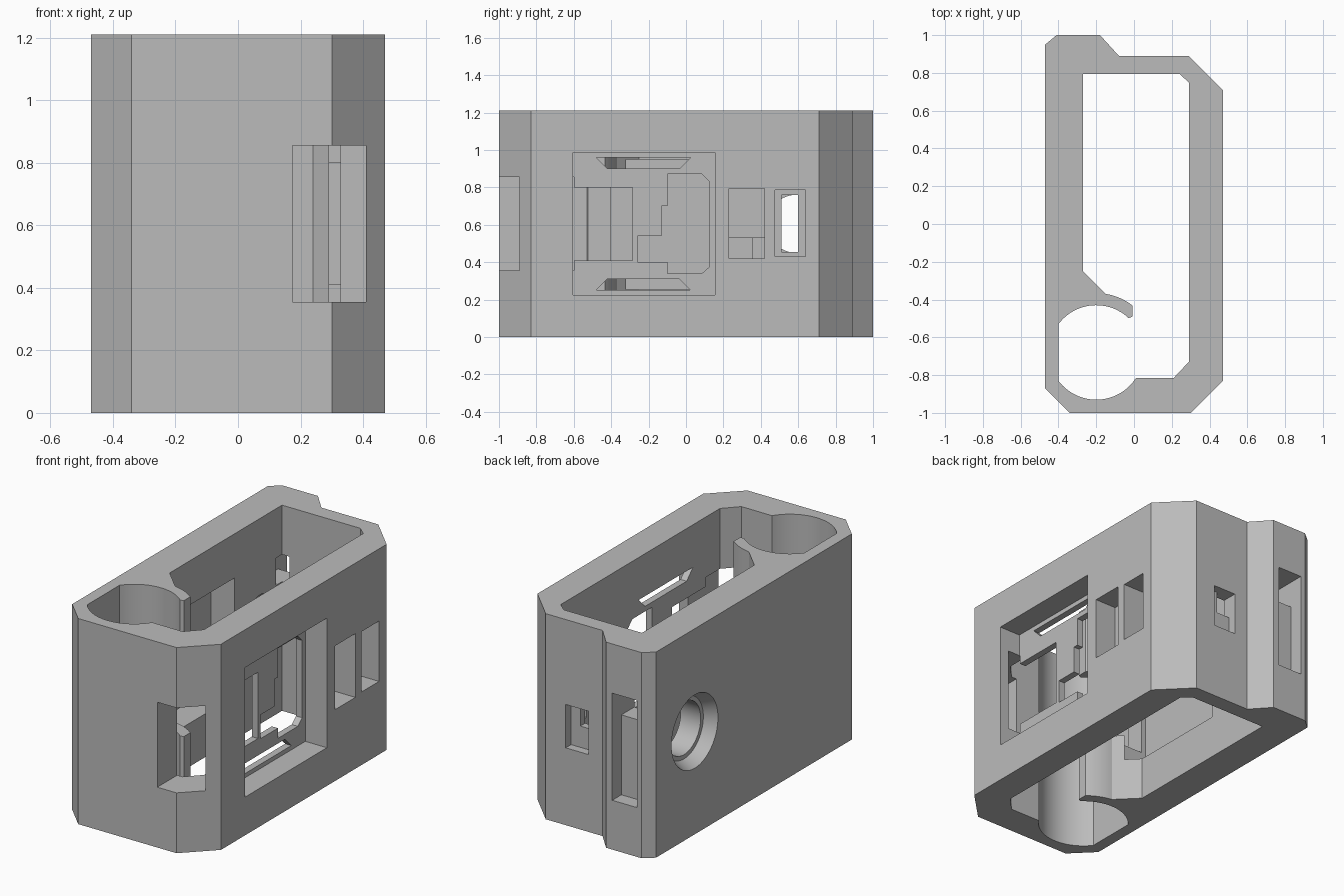
import bpy, bmesh, math
from mathutils import Matrix

if "Cube" in bpy.data.objects:
    bpy.data.objects.remove(bpy.data.objects["Cube"])

HEIGHT = 1.21
MID = 0.605          # height of the mirror line of the side openings


def make_object(name, bm):
    bmesh.ops.recalc_face_normals(bm, faces=bm.faces)
    mesh = bpy.data.meshes.new(name)
    bm.to_mesh(mesh)
    bm.free()
    obj = bpy.data.objects.new(name, mesh)
    bpy.context.collection.objects.link(obj)
    return obj


def prism(name, points, axis, lo, hi):
    """Extrude a closed 2D outline along x, y or z."""
    place = {'x': lambda a, b, c: (c, a, b),
             'y': lambda a, b, c: (a, c, b),
             'z': lambda a, b, c: (a, b, c)}[axis]
    bm = bmesh.new()
    ends = [[bm.verts.new(place(a, b, c)) for a, b in points] for c in (lo, hi)]
    for ring in ends:
        bm.faces.new(ring)
    n = len(points)
    for i in range(n):
        j = (i + 1) % n
        bm.faces.new((ends[0][i], ends[0][j], ends[1][j], ends[1][i]))
    return make_object(name, bm)


def box(name, x, y, z):
    return prism(name, [(x[0], y[0]), (x[1], y[0]), (x[1], y[1]), (x[0], y[1])], 'z', *z)


def frustum(name, x0, x1, r0, r1, y, z):
    """Round cutter lying along x."""
    bm = bmesh.new()
    m = Matrix.Translation(((x0 + x1) / 2, y, z)) @ Matrix.Rotation(math.pi / 2, 4, 'Y')
    bmesh.ops.create_cone(bm, cap_ends=True, segments=64, radius1=r0, radius2=r1,
                          depth=x1 - x0, matrix=m)
    return make_object(name, bm)


def arc(cx, cy, r, a0, a1, n):
    angles = [math.radians(a0 + (a1 - a0) * i / n) for i in range(n + 1)]
    return [(cx + r * math.cos(a), cy + r * math.sin(a)) for a in angles]


# Outer shell with chamfered corners and a back rib
outer = [(-0.47, 0.95), (-0.41, 1.0), (-0.18, 1.0), (-0.08, 0.89), (0.29, 0.89),
         (0.47, 0.71), (0.47, -0.83), (0.30, -1.0), (-0.34, -1.0), (-0.47, -0.87)]
case = prism("case_body", outer, 'z', 0, HEIGHT)

# Main cavity merged with the round cell chamber and its curved retaining lip
cavity = ([(-0.27, 0.795), (0.24, 0.795), (0.29, 0.75), (0.29, -0.73), (0.21, -0.815)]
          + arc(-0.2, -0.68, 0.25, -32.5, -143.13, 28)
          + arc(-0.2, -0.68, 0.25, 143.13, 46.5, 24)
          + [(-0.008, -0.49)]
          + arc(-0.2, -0.68, 0.314, 52.2, 80.8, 8)
          + [(-0.27, -0.25)])
cutters = [prism("cavity", cavity, 'z', -0.1, HEIGHT + 0.1)]

# Right side: shallow panel pocket, window through the lip, shaped opening
cutters.append(box("panel_pocket", (0.33, 0.6), (-0.604, 0.155), (0.225, 0.987)))
cutters.append(box("lip_window", (-0.395, 0.35), (-0.608, -0.285), (0.41, 0.80)))
opening = [(-0.10, 0.87), (0.085, 0.87), (0.125, 0.83), (0.125, 0.375), (0.085, 0.34),
           (-0.10, 0.34), (-0.10, 0.40), (-0.26, 0.40), (-0.26, 0.54), (-0.13, 0.54),
           (-0.13, 0.70), (-0.10, 0.70)]
cutters.append(prism("shaped_opening", opening, 'x', 0.2, 0.4))

# Mirrored pair of tapered slots
slot = [(-0.48, 0.355), (0.025, 0.355), (-0.035, 0.295), (-0.42, 0.295)]
for side in (1, -1):
    cutters.append(prism("tapered_slot", [(y, MID + side * z) for y, z in slot],
                         'x', 0.2, 0.4))

# Two small side ports, each a pocket with a through hole
cutters.append(box("port_pocket", (0.33, 0.6), (0.23, 0.42), (0.42, 0.795)))
cutters.append(box("port_hole", (0.2, 0.4), (0.23, 0.42), (0.42, 0.53)))
cutters.append(box("slit_pocket", (0.33, 0.6), (0.475, 0.64), (0.43, 0.785)))
cutters.append(box("slit_hole", (0.2, 0.4), (0.51, 0.60), (0.455, 0.76)))

# Front corner channel running into the panel pocket
cutters.append(box("front_channel", (0.175, 0.41), (-1.2, -0.60), (0.355, 0.855)))

# Recess on the inside of the left wall
cutters.append(box("inner_recess", (-0.425, -0.2), (-0.405, 0.355), (0.255, 0.95)))

# Left side: countersunk round hole
cutters.append(frustum("countersink", -0.48, -0.40, 0.221, 0.18, 0.59, MID))
cutters.append(frustum("round_hole", -0.42, -0.2, 0.155, 0.155, 0.59, MID))

# Back: rib slot and small notch, each partly cut through
cutters.append(box("rib_slot", (-0.38, -0.22), (0.915, 1.2), (0.29, 0.92)))
cutters.append(box("rib_slot_hole", (-0.38, -0.22), (0.74, 1.0), (0.76, 0.92)))
cutters.append(box("back_notch", (0.01, 0.16), (0.84, 1.0), (0.455, 0.71)))
cutters.append(box("back_notch_hole", (0.01, 0.10), (0.7, 0.9), (0.58, 0.71)))

# Carve the case
bpy.context.view_layer.objects.active = case
for cutter in cutters:
    mod = case.modifiers.new(cutter.name, 'BOOLEAN')
    mod.operation = 'DIFFERENCE'
    mod.solver = 'EXACT'
    mod.object = cutter
    bpy.ops.object.modifier_apply(modifier=mod.name)
    bpy.data.objects.remove(cutter)

# Finish
gray = bpy.data.materials.new("light_gray")
gray.diffuse_color = (0.5, 0.5, 0.5, 1)
gray.use_nodes = True
gray.node_tree.nodes["Principled BSDF"].inputs["Base Color"].default_value = gray.diffuse_color
case.data.materials.clear()
case.data.materials.append(gray)
for poly in case.data.polygons:
    poly.material_index = 0
bpy.ops.object.select_all(action='DESELECT')
case.select_set(True)
bpy.ops.object.shade_smooth_by_angle(angle=math.radians(25))
